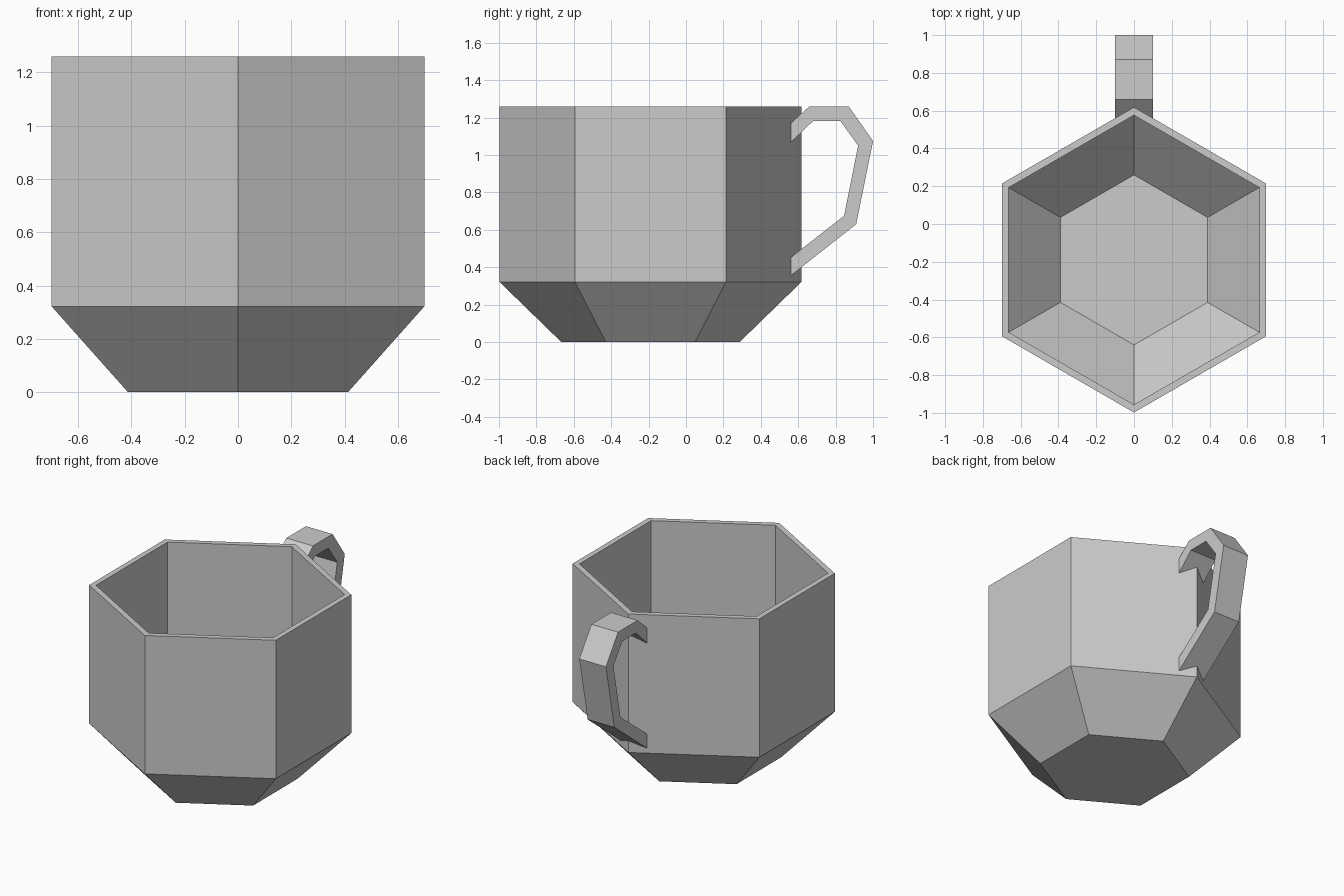
import bpy, bmesh
from math import sin, cos, pi

if "Cube" in bpy.data.objects:
    bpy.data.objects.remove(bpy.data.objects["Cube"])


def finish(name, bm):
    bmesh.ops.recalc_face_normals(bm, faces=bm.faces)
    mesh = bpy.data.meshes.new(name)
    bm.to_mesh(mesh)
    bm.free()
    ob = bpy.data.objects.new(name, mesh)
    bpy.context.collection.objects.link(ob)
    return ob


def bridge(bm, rings):
    for a, b in zip(rings, rings[1:]):
        n = len(a)
        for i in range(n):
            j = (i + 1) % n
            bm.faces.new((a[i], a[j], b[j], b[i]))


# Cup: hexagonal rings from outer base, over the rim, to the inner floor
CENTRE_Y = -0.19
profile = [(0.477, 0), (0.808, 0.322), (0.808, 1.26),
           (0.766, 1.26), (0.766, 0.335), (0.45, 0.036)]
bm = bmesh.new()
rings = [[bm.verts.new((r * sin(i * pi / 3), CENTRE_Y + r * cos(i * pi / 3), z))
          for i in range(6)] for r, z in profile]
bridge(bm, rings)
bm.faces.new(rings[0])
bm.faces.new(rings[-1])
finish("cup_body", bm)

# Handle: flat bent strap; its ends are notched to fit the cup's corner
HALF = 0.10
outer = [(0.56, 1.17), (0.66, 1.26), (0.87, 1.26), (1.0, 1.075), (0.91, 0.63), (0.56, 0.355)]
inner = [(0.56, 1.067), (0.68, 1.182), (0.825, 1.182), (0.92, 1.05), (0.845, 0.675), (0.56, 0.452)]


def notch(path, i):
    """Centre-line point; at the ends slide it along the strap to the corner."""
    if i not in (0, len(path) - 1):
        return path[i]
    (y0, z0), (y1, z1) = path[i], path[1 if i == 0 else -2]
    t = (0.617 - y0) / (y1 - y0)
    return 0.617, z0 + t * (z1 - z0)


bm = bmesh.new()
rings = []
for i in range(len(outer)):
    o, n = outer[i], inner[i]
    ring = [(-HALF, *o), (0, *notch(outer, i)), (HALF, *o),
            (HALF, *n), (0, *notch(inner, i)), (-HALF, *n)]
    rings.append([bm.verts.new(p) for p in ring])
bridge(bm, rings)
# End caps, two quads each following the cup walls
for r in (rings[0], rings[-1]):
    bm.faces.new((r[0], r[1], r[4], r[5]))
    bm.faces.new((r[1], r[2], r[3], r[4]))
finish("handle", bm)
